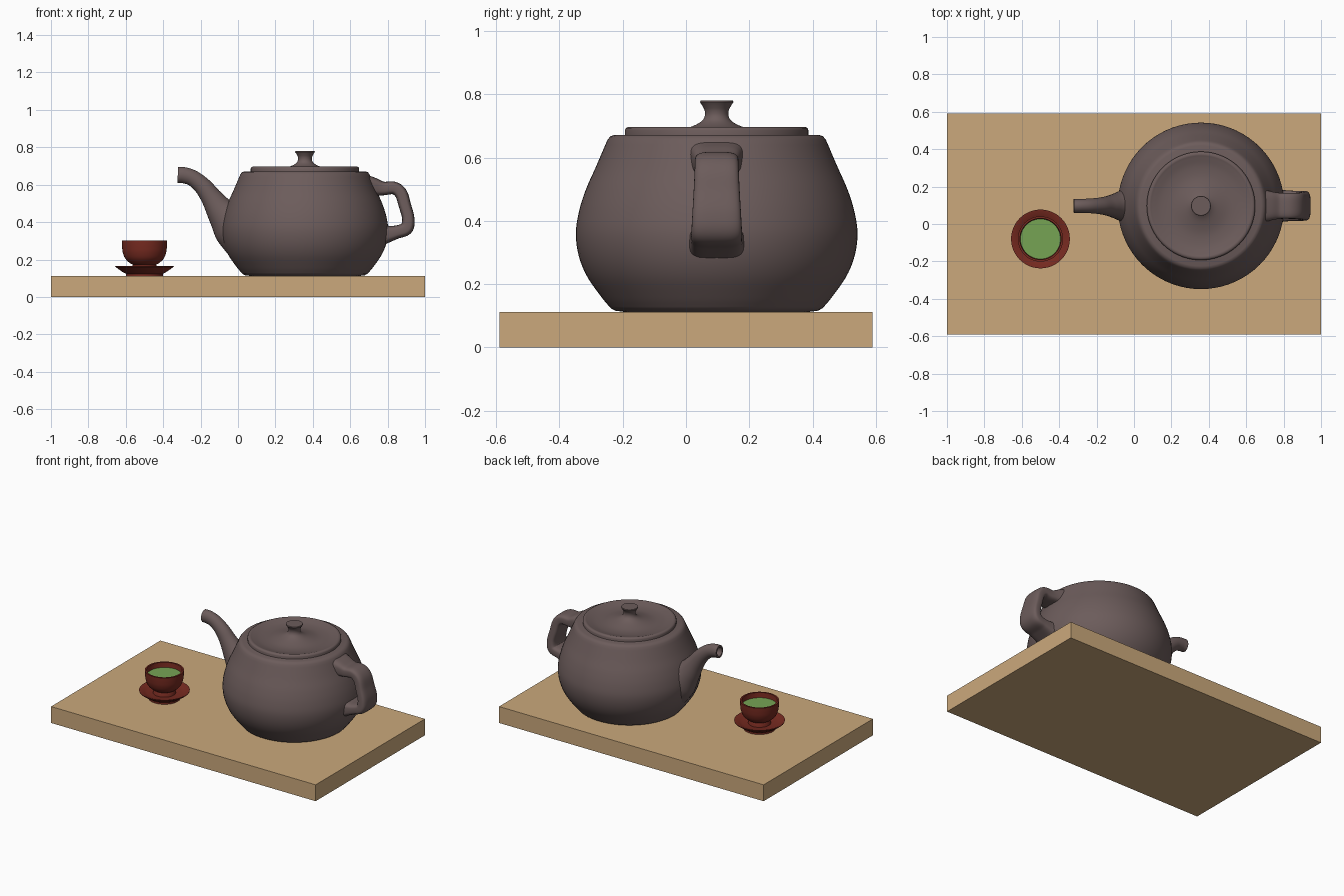
import bpy, bmesh, math
from mathutils import Vector

if "Cube" in bpy.data.objects:
    bpy.data.objects.remove(bpy.data.objects["Cube"])


def srgb(r, g, b):
    f = lambda c: c / 12.92 if c <= 0.04045 else ((c + 0.055) / 1.055) ** 2.4
    return (f(r / 255), f(g / 255), f(b / 255), 1)


def material(name, colour):
    m = bpy.data.materials.new(name)
    m.diffuse_color = colour
    m.use_nodes = True
    m.node_tree.nodes["Principled BSDF"].inputs["Base Color"].default_value = m.diffuse_color
    return m


wood = material("pale wood", srgb(203, 169, 124))
clay = material("brown clay", srgb(108, 92, 91))
red = material("red glaze", srgb(118, 42, 32))
green = material("green tea", srgb(118, 163, 84))


def spline(pts, n=6):
    """Catmull-Rom smoothing of a list of tuples."""
    v = [Vector(p) for p in pts]
    v = [2 * v[0] - v[1]] + v + [2 * v[-1] - v[-2]]
    out = []
    for i in range(1, len(v) - 2):
        a, b, c, d = v[i - 1:i + 3]
        for k in range(n):
            t = k / n
            out.append(0.5 * (2 * b + (c - a) * t + (2 * a - 5 * b + 4 * c - d) * t ** 2
                              + (3 * b - a - 3 * c + d) * t ** 3))
    return out + [v[-2]]


def skin(name, rings, mat, angle=40):
    """Join rings of points into a closed, capped surface."""
    bm = bmesh.new()
    vr = [[bm.verts.new(p) for p in r] for r in rings]
    n = len(rings[0])
    for a, b in zip(vr, vr[1:]):
        for i in range(n):
            j = (i + 1) % n
            bm.faces.new((a[i], a[j], b[j], b[i]))
    bm.faces.new(vr[0][::-1])
    bm.faces.new(vr[-1])
    bmesh.ops.recalc_face_normals(bm, faces=bm.faces)
    me = bpy.data.meshes.new(name)
    bm.to_mesh(me)
    bm.free()
    me.materials.append(mat)
    ob = bpy.data.objects.new(name, me)
    bpy.context.collection.objects.link(ob)
    bpy.ops.object.select_all(action='DESELECT')
    ob.select_set(True)
    bpy.context.view_layer.objects.active = ob
    bpy.ops.object.shade_smooth_by_angle(angle=math.radians(angle))
    return ob


def lathe(name, profile, centre, mat, seg=72):
    ang = [2 * math.pi * i / seg for i in range(seg)]
    return skin(name, [[(centre[0] + r * math.cos(a), centre[1] + r * math.sin(a), z)
                        for a in ang] for r, z in profile], mat)


def sweep(name, stations, y, mat, power=1.0, bore=0.0, seg=32):
    """Stations: x, z, half thickness in the xz plane, half width in y."""
    st = spline(stations, 8)

    def ring(p, normal, scale=1.0):
        pts = []
        for i in range(seg):
            a = 2 * math.pi * i / seg
            c, s = math.cos(a), math.sin(a)
            u = math.copysign(abs(c) ** power, c) * p[2] * scale
            w = math.copysign(abs(s) ** power, s) * p[3] * scale
            pts.append((p[0] + normal[0] * u, y + w, p[1] + normal[1] * u))
        return pts

    rings = []
    for i, p in enumerate(st):
        t = st[min(i + 1, len(st) - 1)] - st[max(i - 1, 0)]
        t = Vector((t[0], t[1])).normalized()
        nrm = (-t[1], t[0])
        rings.append(ring(p, nrm))
    if bore:  # shallow mouth at the end of the tube
        rings.append(ring(st[-1], nrm, 0.72))
        deep = st[-1].copy()
        deep[0] -= t[0] * bore
        deep[1] -= t[1] * bore
        rings.append(ring(deep, nrm, 0.62))
    return skin(name, rings, mat)


# Board
bpy.ops.mesh.primitive_cube_add(size=1, location=(0, 0, 0.056))
board = bpy.context.object
board.name = "board"
board.scale = (2, 1.18, 0.112)
bpy.ops.object.transform_apply(location=False, rotation=False, scale=True)
board.data.materials.append(wood)

# Teapot body
POT = (0.358, 0.097)
side = spline([(0.335, 0.124), (0.365, 0.16), (0.410, 0.225), (0.436, 0.29), (0.445, 0.36),
               (0.435, 0.43), (0.413, 0.50), (0.382, 0.57), (0.352, 0.64)])
body = [(0.001, 0.112), (0.29, 0.112), (0.32, 0.116)] + [tuple(p) for p in side]
body += [(0.345, 0.656), (0.336, 0.667), (0.322, 0.672), (0.001, 0.672)]
lathe("teapot_body", body, POT, clay)

# Lid with a dished top and a flared knob
dish = spline([(0.272, 0.697), (0.255, 0.692), (0.21, 0.682), (0.15, 0.681), (0.085, 0.696),
               (0.05, 0.713), (0.038, 0.73), (0.038, 0.748), (0.045, 0.763), (0.053, 0.775)], 4)
lathe("lid", [(0.001, 0.66), (0.29, 0.66), (0.29, 0.686), (0.287, 0.693), (0.28, 0.697)]
      + [tuple(p) for p in dish] + [(0.051, 0.780), (0.001, 0.780)], POT, clay)

# Spout
sweep("spout", [(0.03, 0.355, 0.15, 0.115), (-0.035, 0.405, 0.125, 0.092),
                (-0.088, 0.455, 0.082, 0.070), (-0.138, 0.525, 0.058, 0.053),
                (-0.185, 0.588, 0.048, 0.044), (-0.238, 0.633, 0.043, 0.039),
                (-0.285, 0.650, 0.043, 0.037), (-0.322, 0.652, 0.042, 0.037)],
      POT[1], clay, bore=0.04)

# Handle, a flat loop with rounded corners and flared roots
sweep("handle", [(0.66, 0.59, 0.075, 0.10), (0.722, 0.588, 0.052, 0.080),
                 (0.775, 0.580, 0.037, 0.070), (0.835, 0.582, 0.034, 0.069),
                 (0.872, 0.552, 0.034, 0.070), (0.892, 0.490, 0.033, 0.073),
                 (0.910, 0.420, 0.033, 0.077), (0.900, 0.367, 0.036, 0.080),
                 (0.845, 0.346, 0.036, 0.081), (0.79, 0.335, 0.05, 0.086),
                 (0.73, 0.33, 0.075, 0.10)],
      POT[1], clay, power=0.55, seg=40)

# Saucer and cup
CUP = (-0.5, -0.08)
lathe("saucer", [(0.001, 0.112), (0.1, 0.112), (0.1, 0.124), (0.118, 0.134), (0.138, 0.148),
                 (0.156, 0.161), (0.157, 0.166), (0.150, 0.166), (0.125, 0.154),
                 (0.105, 0.148), (0.001, 0.146)], CUP, red)
bowl = spline([(0.062, 0.172), (0.082, 0.184), (0.104, 0.207), (0.116, 0.238), (0.120, 0.27),
               (0.121, 0.302)])
lathe("cup", [(0.001, 0.140), (0.072, 0.140), (0.068, 0.160)] + [tuple(p) for p in bowl]
      + [(0.110, 0.302), (0.107, 0.265), (0.10, 0.24), (0.001, 0.235)], CUP, red)

# Tea surface
lathe("tea", [(0.001, 0.240), (0.101, 0.245), (0.107, 0.268), (0.001, 0.268)], CUP, green)
